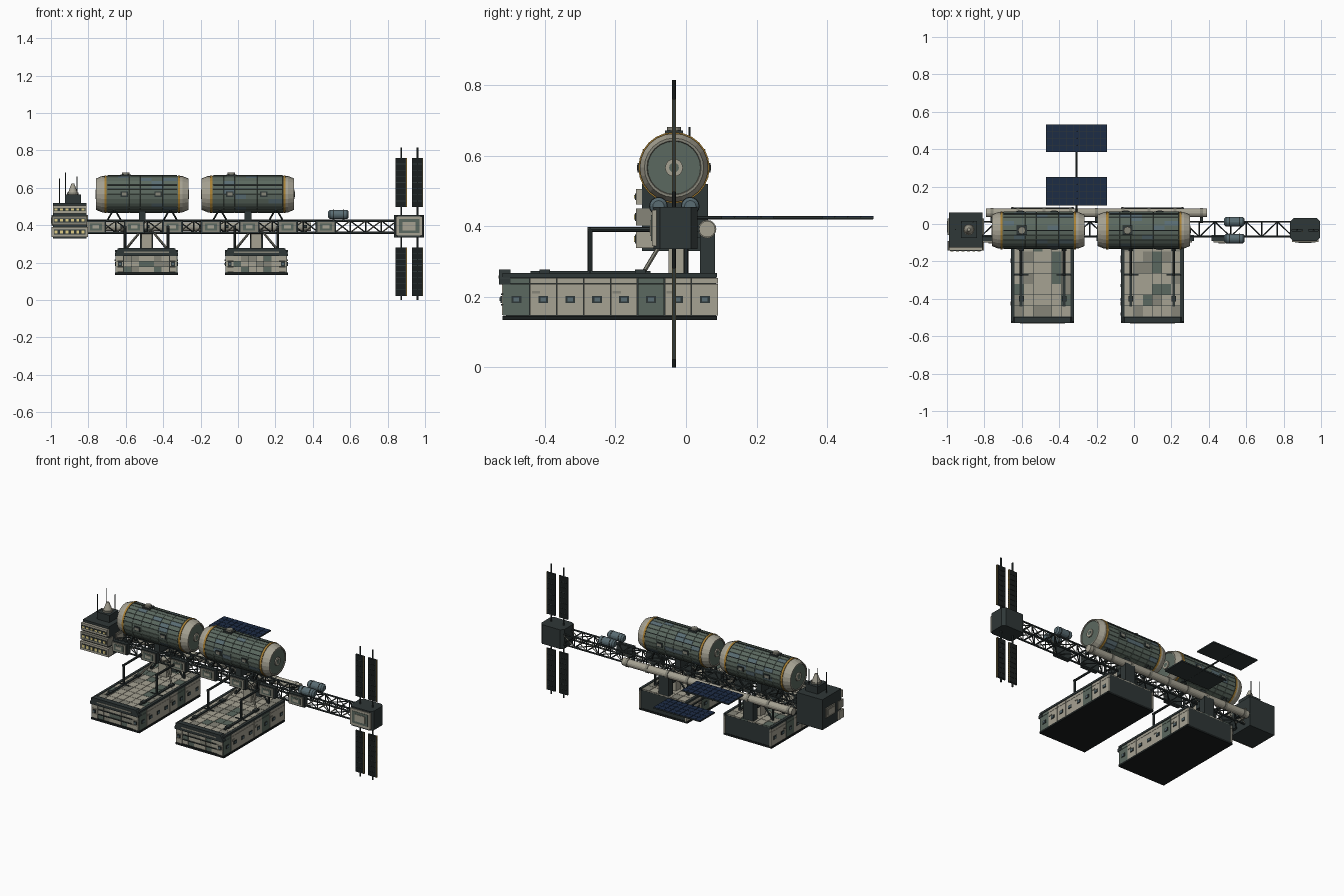
import bpy, bmesh, math, random
from mathutils import Vector, Matrix

if "Cube" in bpy.data.objects:
    bpy.data.objects.remove(bpy.data.objects["Cube"])

random.seed(4)
COL = dict(dark=(.028, .038, .038), green=(.105, .14, .115), cream=(.38, .36, .29), yellow=(.40, .22, .035),
           navy=(.012, .025, .06), black=(.010, .013, .013), steel=(.10, .15, .17), lamp=(.75, .62, .25), tan=(.24, .235, .19))
KEYS = list(COL)
MATS = []
for k, c in COL.items():
    m = bpy.data.materials.new(k)
    m.diffuse_color = (*c, 1)
    m.use_nodes = True
    m.node_tree.nodes["Principled BSDF"].inputs["Base Color"].default_value = m.diffuse_color
    MATS.append(m)


def finish(bm, name):
    bmesh.ops.recalc_face_normals(bm, faces=bm.faces)
    me = bpy.data.meshes.new(name)
    bm.to_mesh(me)
    bm.free()
    for m in MATS:
        me.materials.append(m)
    ob = bpy.data.objects.new(name, me)
    bpy.context.collection.objects.link(ob)
    return ob


def box(bm, lo, hi, mat):
    lo, hi = Vector(lo), Vector(hi)
    M = Matrix.Translation((lo + hi) / 2) @ Matrix.Diagonal((*(hi - lo), 1))
    for v in bmesh.ops.create_cube(bm, size=1, matrix=M)['verts']:
        for f in v.link_faces:
            f.material_index = KEYS.index(mat)


def rod(bm, a, b, r, mat, n=6, r2=None):
    a, b = Vector(a), Vector(b)
    d = b - a
    M = Matrix.Translation((a + b) / 2) @ d.to_track_quat('Z', 'Y').to_matrix().to_4x4()
    res = bmesh.ops.create_cone(bm, cap_ends=True, segments=n, radius1=r, radius2=r if r2 is None else r2,
                                depth=d.length, matrix=M)
    for v in res['verts']:
        for f in v.link_faces:
            f.material_index = KEYS.index(mat)


def lathe(bm, c, prof, mats, n=24):
    """Turn (offset, radius) points about the x direction; returns faces per band."""
    rings = [[bm.verts.new((c[0] + t, c[1] + r * math.cos(2 * math.pi * i / n), c[2] + r * math.sin(2 * math.pi * i / n)))
              for i in range(n)] for t, r in prof]
    bands = []
    for A, B, m in zip(rings, rings[1:], mats):
        fs = [bm.faces.new((A[i], A[(i + 1) % n], B[(i + 1) % n], B[i])) for i in range(n)]
        for f in fs:
            f.material_index = KEYS.index(m)
        bands.append(fs)
    for r, m in ((rings[0], mats[0]), (rings[-1], mats[-1])):
        bm.faces.new(r).material_index = KEYS.index(m)
    return bands


def prism(bm, pts, y0, y1, mat):
    A, B = [[bm.verts.new((x, y, z)) for x, z in pts] for y in (y0, y1)]
    n = len(pts)
    fs = [bm.faces.new(A), bm.faces.new(B)] + [bm.faces.new((A[i], A[(i + 1) % n], B[(i + 1) % n], B[i])) for i in range(n)]
    for f in fs:
        f.material_index = KEYS.index(mat)


def tank(cx, name):
    y, z = -.034, .566
    bm = bmesh.new()
    cuts = [-.187, -.13, -.07, -.01, .05, .11, .187]
    end = [(-.25, .014), (-.25, .025), (-.243, .025), (-.243, .075), (-.247, .077), (-.247, .084), (-.215, .097),
           (-.202, .097), (-.202, .101), (-.19, .101), (-.19, .098)]
    em = ['cream', 'cream', 'green', 'tan', 'tan', 'cream', 'cream', 'yellow', 'yellow', 'dark', 'green']
    prof = end + [(t, .098) for t in cuts] + [(-t, r) for t, r in end[::-1]]
    bands = lathe(bm, (cx, y, z), prof, em + ['green'] * 6 + em[::-1])
    # raised hull plates
    plates = [f for b in bands[11:17] for f in b]
    for f in plates:
        if random.random() < .1:
            f.material_index = KEYS.index('steel')
    bm.normal_update()
    bmesh.ops.recalc_face_normals(bm, faces=bm.faces)
    bmesh.ops.inset_individual(bm, faces=plates, thickness=.0012, depth=.002)
    # hub centres, ports, roof hatch
    for s in (-1, 1):
        rod(bm, (cx + s * .24, y, z), (cx + s * .2505, y, z), .014, 'green', 12)
        for o in (-.096, .085):
            box(bm, (cx + o - .02, y + s * .095, z - .014), (cx + o + .02, y + s * .103, z + .014), 'dark')
            box(bm, (cx + o - .013, y + s * .1, z - .008), (cx + o + .013, y + s * .105, z + .008), 'tan')
    box(bm, (cx - .115, y - .025, z + .09), (cx - .06, y + .025, z + .105), 'dark')
    rod(bm, (cx - .088, y, z + .1), (cx - .088, y, z + .115), .02, 'tan', 12)
    for a in range(3):
        ang = math.radians(30 + 60 * a)
        p = Vector((cx, y + .1 * math.cos(ang), z + .1 * math.sin(ang)))
        rod(bm, p - Vector((.185, 0, 0)), p + Vector((.185, 0, 0)), .003, 'dark')
    finish(bm, name)
    # pylon and braces to the truss
    bm = bmesh.new()
    box(bm, (cx - .018, y - .04, .42), (cx + .018, y + .04, .485), 'dark')
    for s in (-1, 1):
        for t in (-1, 1):
            rod(bm, (cx + s * .19, y + t * .03, .42), (cx + s * .15, y + t * .05, .49), .005, 'dark')
            rod(bm, (cx + s * .11, y + t * .03, .42), (cx + s * .15, y + t * .05, .49), .005, 'dark')
    finish(bm, name + '_pylon')


def pod(cx, name):
    bm = bmesh.new()
    box(bm, (cx - .16, -.51, .145), (cx + .16, .085, .26), 'dark')
    box(bm, (cx - .168, -.52, .134), (cx + .168, .088, .146), 'black')
    for s in (-1, 1):
        # side wall panels with windows
        for i in range(8):
            a = -.518 + i * .0763
            b = a + .0745
            m = 'green' if i in (0, 5) else 'cream'
            xs = sorted((cx + s * .155, cx + s * .165))
            box(bm, (xs[0], a, .147), (xs[1], b, .236), m)
            box(bm, (xs[0], a, .2375), (xs[1], b, .254), m)
            xw = sorted((cx + s * .16, cx + s * .168))
            yc = (a + b) / 2
            box(bm, (xw[0], yc - .014, .182), (xw[1], yc + .014, .203), 'dark')
            xw = sorted((cx + s * .165, cx + s * .169))
            box(bm, (xw[0], yc - .008, .187), (xw[1], yc + .008, .198), 'steel')
            if i in (1, 4, 6):
                box(bm, (xw[0] - .001, a + .005, .209), (xw[1] - .001, a + .028, .217), 'tan')
        xs = sorted((cx + s * .152, cx + s * .168))
        box(bm, (xs[0], -.52, .255), (xs[1], .088, .268), 'dark')
        # roof rail
        xr = cx + s * .115
        box(bm, (xr - .007, -.44, .262), (xr + .007, -.1, .274), 'dark')
        for yy in (-.4, -.13):
            box(bm, (xr - .012, yy - .015, .262), (xr + .012, yy + .015, .278), 'dark')
    # roof tiles
    for i in range(6):
        for j in range(10):
            x0, y0 = cx - .15 + i * .05, -.495 + j * .058
            box(bm, (x0 + .001, y0 + .001, .255), (x0 + .049, y0 + .057, .267),
                random.choices(['cream', 'tan', 'green'], [8, 2, 1])[0])
    # front hood, frame and door plates
    prism(bm, [(cx - .168, .235), (cx + .168, .235), (cx + .168, .25), (cx + .15, .278), (cx - .15, .278), (cx - .168, .25)],
          -.53, -.497, 'dark')
    for i in range(8):
        for j in range(3):
            x0, z0 = cx - .162 + i * .0405, .149 + j * .03
            edge = i in (0, 7)
            box(bm, (x0, -.522 if edge else -.517, z0), (x0 + .0395, -.505, z0 + .028),
                'cream' if edge else random.choice(['cream', 'tan', 'green', 'cream']))
    for zz in (.178, .208):
        box(bm, (cx - .115, -.524, zz - .002), (cx + .115, -.51, zz + .002), 'dark')
    box(bm, (cx - .12, -.532, .252), (cx + .12, -.528, .26), 'tan')
    for s in (-1, 1):
        box(bm, (cx + s * .142 - .01, -.526, .183), (cx + s * .142 + .01, -.51, .203), 'dark')
        box(bm, (cx + s * .142 - .005, -.528, .188), (cx + s * .142 + .005, -.51, .198), 'steel')
    finish(bm, name)
    # neck, elbow pipes and braces up to the truss
    bm = bmesh.new()
    box(bm, (cx - .028, -.05, .26), (cx + .028, .0, .37), 'cream')
    box(bm, (cx - .035, .04, .26), (cx + .035, .082, .385), 'dark')
    box(bm, (cx - .03, .0, .33), (cx + .03, .05, .37), 'dark')
    for s in (-1, 1):
        x = cx + s * .115
        rod(bm, (x, -.272, .265), (x, -.272, .397), .007, 'dark', 8)
        rod(bm, (x, -.279, .391), (x, -.06, .391), .007, 'dark', 8)
        rod(bm, (x - .04, -.272, .272), (x + .04, -.272, .272), .004, 'dark')
        rod(bm, (x, -.12, .27), (cx + s * .03, -.06, .37), .006, 'tan')
        rod(bm, (x, -.0, .265), (x, -.0, .37), .007, 'dark', 8)
        rod(bm, (x, -.0, .265), (cx + s * .03, -.0, .37), .006, 'dark')
    finish(bm, name + '_supports')


for i, cx in enumerate((-.512, .053)):
    tank(cx, f'storage_tank_{i + 1}')
for i, cx in enumerate((-.489, .098)):
    pod(cx, f'hangar_pod_{i + 1}')

# spine truss
bm = bmesh.new()
ys, zs, N = (-.068, .012), (.36, .424), 20
xs = [-.82 + 1.67 * i / N for i in range(N + 1)]
for y in ys:
    for z in zs:
        rod(bm, (xs[0], y, z), (xs[-1], y, z), .006, 'dark')
for i, x in enumerate(xs):
    for y in ys:
        rod(bm, (x, y, zs[0]), (x, y, zs[1]), .004, 'dark', 4)
        if i < N:
            rod(bm, (x, y, zs[0]), (xs[i + 1], y, zs[1]), .0035, 'tan', 4)
            rod(bm, (x, y, zs[1]), (xs[i + 1], y, zs[0]), .0035, 'dark', 4)
    for z in zs:
        rod(bm, (x, ys[0], z), (x, ys[1], z), .004, 'dark', 4)
        if i < N:
            rod(bm, (x, ys[i % 2], z), (xs[i + 1], ys[1 - i % 2], z), .0035, 'dark', 4)
finish(bm, 'spine_truss')

# equipment boxes along the truss front
bm = bmesh.new()
for i in range(7):
    x = -.76 + i * .205
    box(bm, (x - .055, -.092, .357), (x + .055, -.06, .425), 'dark')
    box(bm, (x - .046, -.098, .364), (x + .046, -.08, .418), 'tan')
    box(bm, (x - .032, -.1, .373), (x + .032, -.08, .409), 'green')
    box(bm, (x - .018, -.103, .382), (x + .018, -.08, .4), 'cream')
finish(bm, 'equipment_boxes')

# rear feed pipe with collars
bm = bmesh.new()
rod(bm, (-.79, .06, .392), (.39, .06, .392), .023, 'cream', 16)
for i in range(9):
    x = -.76 + i * .14
    rod(bm, (x - .008, .06, .392), (x + .008, .06, .392), .026, 'tan', 16)
    box(bm, (x - .008, .005, .384), (x + .008, .05, .4), 'dark')
finish(bm, 'rear_pipe')

# small gas bottles
bm = bmesh.new()
for y in (-.078, .012):
    lathe(bm, (.537, y, .457), [(-.055, .016), (-.046, .025), (.046, .025), (.055, .016)], ['steel'] * 3, 16)
    for x in (.51, .565):
        rod(bm, (x - .003, y, .457), (x + .003, y, .457), .0265, 'dark', 16)
        box(bm, (x - .005, y - .008, .42), (x + .005, y + .008, .44), 'dark')
finish(bm, 'gas_bottles')

# command block with window decks
bm = bmesh.new()
box(bm, (-.99, -.125, .33), (-.81, .062, .52), 'dark')
for k, (z0, z1) in enumerate(((.338, .39), .398 and (.402, .45), (.462, .506))):
    w = .004 * k
    box(bm, (-.998 + w, -.142, z0), (-.802 - w, -.09, z1), 'tan' if k == 1 else 'cream')
    box(bm, (-.985, -.145, z0 + .013), (-.815, -.1, z1 - .013), 'dark')
    for i in range(6):
        x = -.972 + i * .0288
        box(bm, (x - .008, -.147, z0 + .017), (x + .008, -.1, z1 - .017), 'lamp')
for s in (-1, 1):
    x = -.9 + s * .09
    box(bm, (x - .007, -.06, .395), (x + .007, .03, .455), 'tan')
    box(bm, (x - .009, -.045, .408), (x + .009, .015, .442), 'cream')
box(bm, (-.925, -.075, .515), (-.84, .015, .565), 'dark')
rod(bm, (-.883, -.03, .56), (-.883, -.03, .575), .03, 'tan', 16)
rod(bm, (-.883, -.03, .57), (-.883, -.03, .622), .027, 'cream', 16, .008)
for x, y, z in ((-.922, .01, .682), (-.955, -.03, .65), (-.86, .01, .66)):
    rod(bm, (x, y, .515), (x, y, z), .0025, 'dark')
finish(bm, 'command_block')

# end block with chamfered corners
bm = bmesh.new()
box(bm, (.835, -.092, .335), (.995, .032, .455), 'dark')
vert = [e for e in bm.edges if abs(e.verts[0].co.z - e.verts[1].co.z) > .1]
bmesh.ops.bevel(bm, geom=vert, offset=.018, segments=1, affect='EDGES')
for lo, hi, y, m in ((.006, .006, -.097, 'cream'), (.022, .02, -.099, 'green'), (.042, .035, -.102, 'cream')):
    box(bm, (.838 + lo, y, .338 + hi), (.992 - lo, -.08, .452 - hi), m)
finish(bm, 'end_block')

# upright solar wings
bm = bmesh.new()
for x in (.873, .96):
    rod(bm, (x, -.034, 0), (x, -.034, .815), .005, 'dark', 8)
    for z0, z1 in ((.497, .76), (.022, .282)):
        box(bm, (x - .03, -.038, z0), (x + .03, -.03, z1), 'dark')
        box(bm, (x + .026, -.0395, z0), (x + .03, -.0285, z1), 'yellow')
        for i in range(8):
            h = (z1 - z0) / 8
            box(bm, (x - .027, -.04, z0 + i * h + .002), (x + .023, -.028, z0 + (i + 1) * h - .002), 'black')
finish(bm, 'upright_solar_wings')

# rear solar array
bm = bmesh.new()
rod(bm, (-.307, .03, .424), (-.307, .53, .424), .005, 'dark', 8)
for y0, y1 in ((.1, .25), (.385, .532)):
    box(bm, (-.47, y0, .42), (-.145, y1, .427), 'dark')
    for i in range(9):
        for j in range(4):
            w, h = .325 / 9, (y1 - y0) / 4
            box(bm, (-.47 + i * w + .001, y0 + j * h + .001, .424),
                (-.47 + (i + 1) * w - .001, y0 + (j + 1) * h - .001, .429), 'navy')
finish(bm, 'rear_solar_array')
